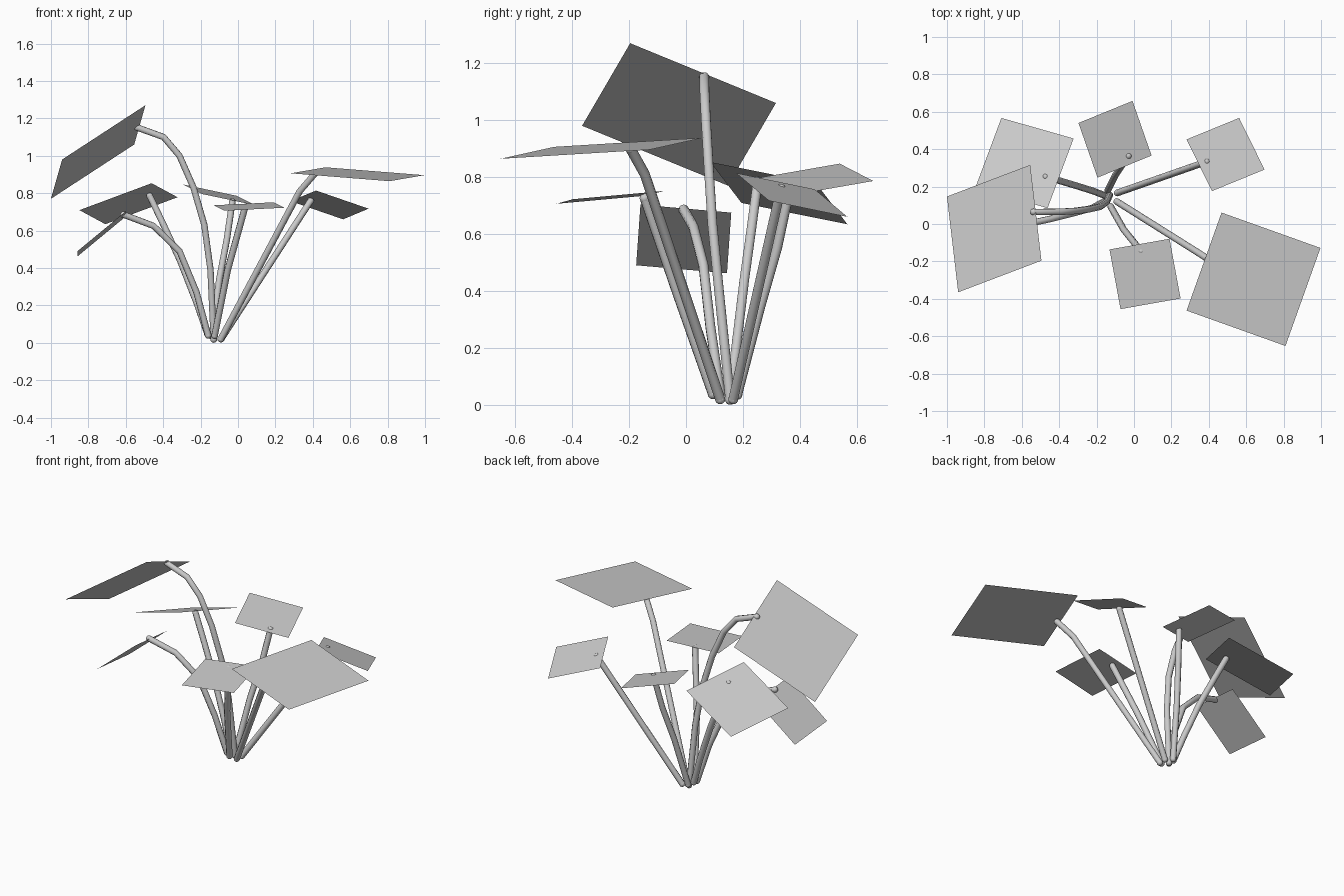
import bpy
import bmesh
from mathutils import Matrix, Vector

default_cube = bpy.data.objects.get("Cube")
if default_cube:
    bpy.data.objects.remove(default_cube, do_unlink=True)

STEM_RADIUS = 0.018


def make_material(name, colour):
    material = bpy.data.materials.new(name)
    material.use_nodes = True
    material.diffuse_color = colour
    shader = next(node for node in material.node_tree.nodes if node.type == "BSDF_PRINCIPLED")
    shader.inputs["Base Color"].default_value = colour
    return material


GREY = make_material("plain grey", (0.6, 0.6, 0.6, 1))


def add_object(name, mesh):
    mesh.materials.clear()
    mesh.materials.append(GREY)
    part = bpy.data.objects.new(name, mesh)
    bpy.context.collection.objects.link(part)
    return part


def add_leaf(name, corner, first_neighbour, second_neighbour):
    """Flat square leaf spanned by one corner and its two neighbours."""
    corner = Vector(corner)
    first, second = Vector(first_neighbour), Vector(second_neighbour)
    bm = bmesh.new()
    outline = [corner, first, first + second - corner, second]
    face = bm.faces.new([bm.verts.new(point) for point in outline])
    face.normal_update()
    if face.normal.z < 0:
        face.normal_flip()
    mesh = bpy.data.meshes.new(name)
    bm.to_mesh(mesh)
    bm.free()
    add_object(name, mesh)


def add_stem(name, *path):
    """Round tube along a bent path, with a ball closing each end."""
    curve = bpy.data.curves.new(name, "CURVE")
    curve.dimensions = "3D"
    curve.bevel_depth = STEM_RADIUS
    curve.bevel_resolution = 2
    spline = curve.splines.new("POLY")
    spline.points.add(len(path) - 1)
    for point, position in zip(spline.points, path):
        point.co = (*position, 1)
    tube = bpy.data.objects.new(name + "_path", curve)
    bpy.context.collection.objects.link(tube)
    bpy.context.view_layer.update()
    depsgraph = bpy.context.evaluated_depsgraph_get()
    mesh = bpy.data.meshes.new_from_object(tube.evaluated_get(depsgraph))
    bpy.data.objects.remove(tube, do_unlink=True)

    bm = bmesh.new()
    bm.from_mesh(mesh)
    for end in (path[0], path[-1]):
        bmesh.ops.create_uvsphere(bm, u_segments=12, v_segments=8, radius=STEM_RADIUS,
                                  matrix=Matrix.Translation(end))
    for face in bm.faces:
        face.smooth = True
        face.material_index = 0
    bm.to_mesh(mesh)
    bm.free()
    mesh.name = name
    add_object(name, mesh)


# Tall right leaf on its arching stem
add_leaf("tall_right_leaf", (-0.555, 0.316, 1.06), (-0.495, -0.196, 1.27), (-1, 0.147, 0.77))
add_stem("tall_right_stem", (-0.13, 0.155, 0.018), (-0.147, 0.117, 0.39), (-0.18, 0.093, 0.63),
         (-0.238, 0.08, 0.83), (-0.313, 0.07, 1), (-0.398, 0.065, 1.1), (-0.537, 0.064, 1.15))

# Back right leaf
add_leaf("back_right_leaf", (-0.709, 0.567, 0.634), (-0.323, 0.457, 0.778), (-0.848, 0.195, 0.709))
add_stem("back_right_stem", (-0.163, 0.155, 0.045), (-0.22, 0.177, 0.21), (-0.31, 0.205, 0.44),
         (-0.393, 0.23, 0.62), (-0.472, 0.252, 0.785))

# Low right leaf, hanging steeply
add_leaf("low_right_leaf", (-0.6, -0.16, 0.703), (-0.6, 0.159, 0.675), (-0.858, -0.175, 0.49))
add_stem("low_right_stem", (-0.16, 0.12, 0.04), (-0.222, 0.086, 0.27), (-0.313, 0.061, 0.49),
         (-0.452, 0.026, 0.625), (-0.612, -0.008, 0.685))

# Back centre leaf
add_leaf("back_leaf", (-0.008, 0.658, 0.786), (0.094, 0.366, 0.735), (-0.297, 0.54, 0.847))
add_stem("back_stem", (-0.14, 0.18, 0.035), (-0.1, 0.26, 0.34), (-0.06, 0.32, 0.55),
         (-0.03, 0.364, 0.755))

# Back left leaf
add_leaf("back_left_leaf", (0.562, 0.567, 0.66), (0.698, 0.291, 0.717), (0.281, 0.452, 0.757))
add_stem("back_left_stem", (-0.09, 0.166, 0.02), (0.388, 0.333, 0.758))

# Large front left leaf
add_leaf("front_left_leaf", (0.468, 0.061, 0.938), (0.997, -0.128, 0.896), (0.281, -0.463, 0.906))
add_stem("front_left_stem", (-0.092, 0.12, 0.02), (0.33, -0.145, 0.81), (0.408, -0.195, 0.9))

# Front centre leaf
add_leaf("front_leaf", (0.19, -0.079, 0.751), (0.249, -0.398, 0.722), (-0.131, -0.136, 0.735))
add_stem("front_stem", (-0.125, 0.094, 0.038), (-0.055, -0.03, 0.39), (0.038, -0.145, 0.725))
